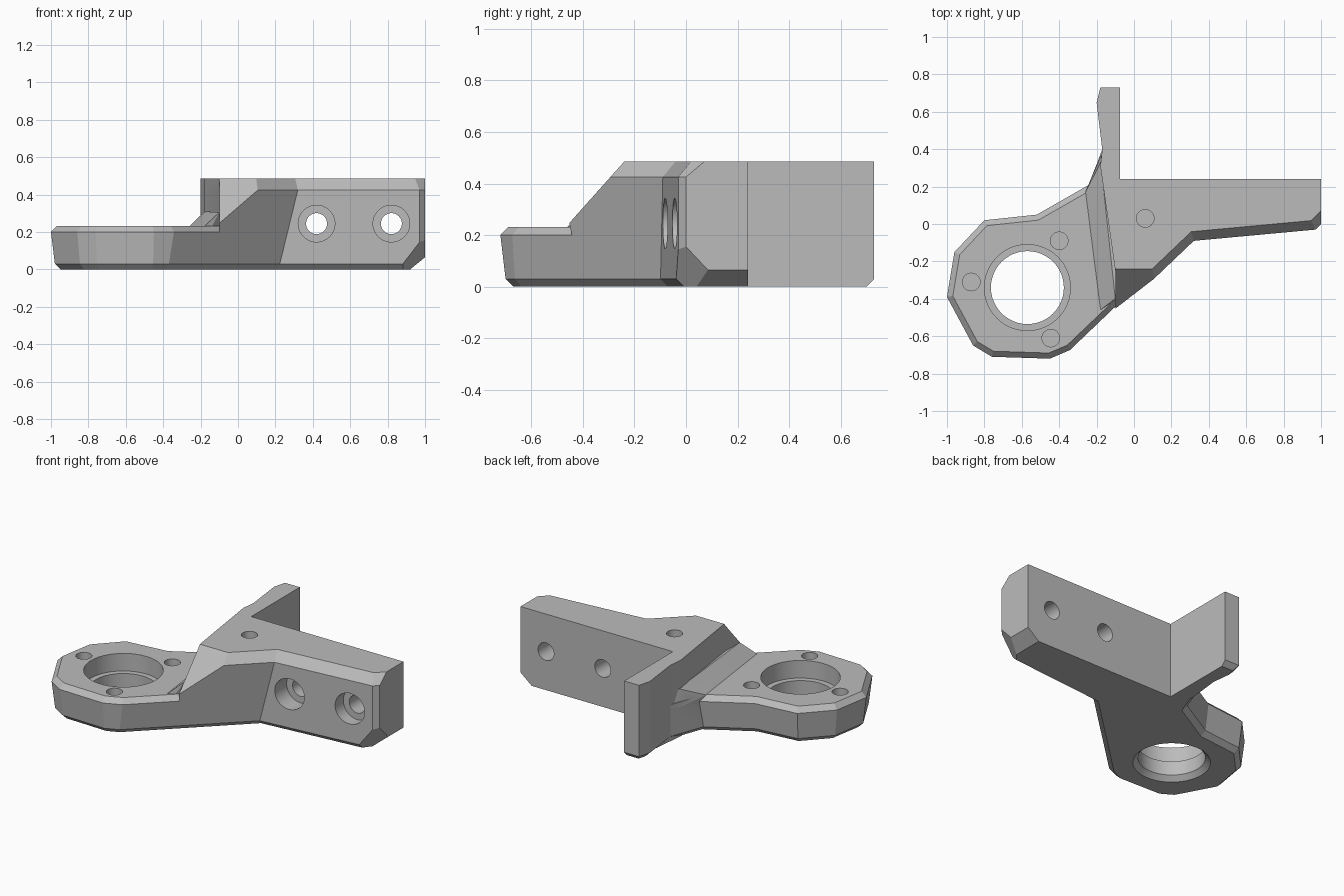
import bpy, bmesh
from mathutils import Vector

old = bpy.data.objects.get("Cube")
if old:
    bpy.data.objects.remove(old, do_unlink=True)

grey = bpy.data.materials.new("matte grey")
grey.use_nodes = True
colour = (0.5, 0.5, 0.5, 1)
grey.diffuse_color = colour
grey.node_tree.nodes["Principled BSDF"].inputs["Base Color"].default_value = colour


def make(name, bm):
    bmesh.ops.recalc_face_normals(bm, faces=bm.faces)
    mesh = bpy.data.meshes.new(name)
    bm.to_mesh(mesh)
    bm.free()
    mesh.materials.append(grey)
    ob = bpy.data.objects.new(name, mesh)
    bpy.context.collection.objects.link(ob)
    return ob


def inset(pts, offs):
    """Move each edge of a counter-clockwise outline inward by its own distance."""
    n, lines = len(pts), []
    for i in range(n):
        p, q = Vector(pts[i]), Vector(pts[(i + 1) % n])
        d = (q - p).normalized()
        lines.append((p + Vector((-d.y, d.x)) * offs[i], d))
    out = []
    for i in range(n):
        (p, d), (q, e) = lines[i - 1], lines[i]
        w, cross = q - p, d.x * e.y - d.y * e.x
        out.append(p + d * ((w.x * e.y - w.y * e.x) / cross))
    return out


def loft(pts, layers):
    """Stack inset copies of an outline; layers hold (z, edge offsets)."""
    bm = bmesh.new()
    rings = [[bm.verts.new((v.x, v.y, z)) for v in inset(pts, offs)] for z, offs in layers]
    n = len(pts)
    for a, b in zip(rings, rings[1:]):
        for i in range(n):
            j = (i + 1) % n
            bm.faces.new((a[i], a[j], b[j], b[i]))
    bm.faces.new(rings[0][::-1])
    bm.faces.new(rings[-1])
    return bm


def slice_off(bm, point, normal):
    geom = bm.verts[:] + bm.edges[:] + bm.faces[:]
    bmesh.ops.bisect_plane(bm, geom=geom, plane_co=point, plane_no=normal, clear_outer=True)
    bmesh.ops.holes_fill(bm, edges=[e for e in bm.edges if e.is_boundary], sides=0)


def combine(target, tool, operation):
    mod = target.modifiers.new(operation, "BOOLEAN")
    mod.operation, mod.solver, mod.object = operation, "EXACT", tool
    bpy.context.view_layer.objects.active = target
    bpy.ops.object.modifier_apply(modifier=mod.name)
    bpy.data.objects.remove(tool, do_unlink=True)


def drill(target, start, end, r1, r2=None):
    a, b = Vector(start), Vector(end)
    bm = bmesh.new()
    bmesh.ops.create_cone(bm, cap_ends=True, segments=48, radius1=r1,
                          radius2=r1 if r2 is None else r2, depth=(b - a).length)
    turn = (b - a).to_track_quat("Z", "Y").to_matrix()
    bmesh.ops.rotate(bm, verts=bm.verts, matrix=turn)
    bmesh.ops.translate(bm, verts=bm.verts, vec=(a + b) / 2)
    combine(target, make("drill", bm), "DIFFERENCE")


# Tall block with bolt wall and rear arm; the diagonal front wall leans outward
block_outline = [(-.10, -.49), (.32, -.09), (.97, -.03), (1, 0), (1, .24), (-.075, .24),
                 (-.075, .73), (-.18, .73), (-.20, .65), (-.17, .40), (-.18, .31), (-.10, -.25)]


def block_edges(diagonal, front, arm):
    return [diagonal, front, front, 0, 0, 0, arm, arm, arm, 0, 0, 0]


bm = loft(block_outline, [(0, block_edges(.09, .03, .03)), (.03, block_edges(.06, 0, 0)),
                          (.425, block_edges(0, 0, 0)), (.485, block_edges(.045, .05, 0))])
slice_off(bm, (0, -.24, .485), (0, -1.12, 1))              # sloping nose
slice_off(bm, (1, 0, .065), (.065, 0, -.08))               # end bottom chamfer
slice_off(bm, (1, 0, .155), (.0142, -.0108, -.0102))       # end corner cut
bracket = make("mounting_bracket", bm)

# Low plate that carries the large bore
plate_outline = [(-.34, -.673), (.10, -.253), (-.10, .25), (-.17, .40), (-.24, .21),
                 (-.52, .05), (-.80, .02), (-.96, -.15), (-1, -.39), (-.86, -.65),
                 (-.76, -.71), (-.45, -.72)]


def plate_edges(diagonal, rim, neck):
    return [diagonal, 0, 0, neck] + [rim] * 8


plate = make("bore_plate", loft(plate_outline, [
    (0, plate_edges(.057, .05, .03)), (.03, plate_edges(.027, .02, 0)),
    (.20, plate_edges(.001, 0, 0)), (.232, plate_edges(.03, .03, 0))]))
combine(bracket, plate, "UNION")

# Sloping web between plate and block
bm = bmesh.new()
for co in [(-.26, .17, .231), (-.18, -.46, .231), (-.178, .33, .31), (-.10, -.40, .305),
           (-.24, .21, .19), (-.172, .39, .19), (-.05, 0, .31), (-.05, -.30, .19),
           (-.16, -.45, .19), (-.05, .2, .19)]:
    bm.verts.new(co)
hull = bmesh.ops.convex_hull(bm, input=bm.verts)
bmesh.ops.delete(bm, geom=[v for v in bm.verts if not v.link_faces], context="VERTS")
bmesh.ops.dissolve_limit(bm, angle_limit=.01, verts=bm.verts, edges=bm.edges)
combine(bracket, make("web", bm), "UNION")

# Stepped large bore with a chamfered bottom rim
bx, by = -.57, -.34
drill(bracket, (bx, by, -.1), (bx, by, .3), .195)
drill(bracket, (bx, by, .12), (bx, by, .4), .23)
drill(bracket, (bx, by, -.01), (bx, by, .03), .235, .195)

# Blind screw holes in the plate and block
for x, y, top, depth in [(-.87, -.31, .232, .15), (-.40, -.09, .232, .15),
                         (-.445, -.61, .232, .15), (.06, .03, .485, .25)]:
    drill(bracket, (x, y, top - depth), (x, y, top + .1), .047)

# Counterbored bolt holes through the long wall
for x in (.42, .82):
    drill(bracket, (x, -.3, .245), (x, .4, .245), .056)
    drill(bracket, (x, -.3, .245), (x, .03, .245), .098)

bpy.ops.object.select_all(action="DESELECT")
bracket.select_set(True)
bpy.context.view_layer.objects.active = bracket
bpy.ops.object.shade_smooth_by_angle(angle=.2)
